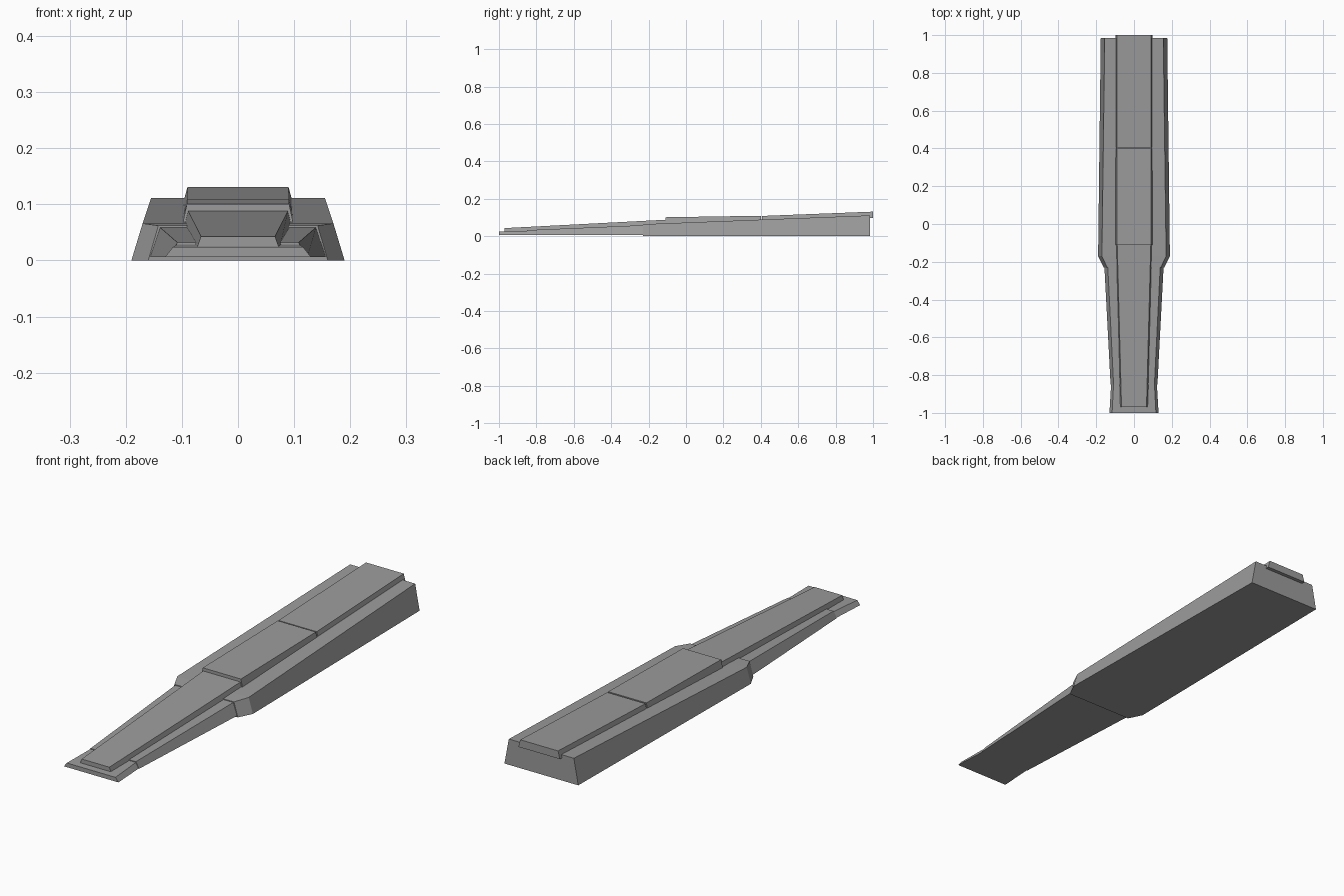
import bpy
import bmesh

if "Cube" in bpy.data.objects:
    bpy.data.objects.remove(bpy.data.objects["Cube"], do_unlink=True)

grey = bpy.data.materials.new("metal_grey")
grey.use_nodes = True
colour = (0.33, 0.33, 0.33, 1)
grey.diffuse_color = colour
grey.node_tree.nodes["Principled BSDF"].inputs["Base Color"].default_value = colour


def loft(name, sections):
    """Join trapezoid sections: y, bottom half width, top half width, bottom z, top z."""
    bm = bmesh.new()
    rings = []
    for y, wide, narrow, low, high in sections:
        corners = ((-wide, low), (wide, low), (narrow, high), (-narrow, high))
        rings.append([bm.verts.new((x, y, z)) for x, z in corners])
    for a, b in zip(rings, rings[1:]):
        for i in range(4):
            j = (i + 1) % 4
            bm.faces.new((a[i], a[j], b[j], b[i]))
    bm.faces.new(rings[0])
    bm.faces.new(rings[-1])
    bmesh.ops.recalc_face_normals(bm, faces=bm.faces)
    mesh = bpy.data.meshes.new(name)
    bm.to_mesh(mesh)
    bm.free()
    mesh.materials.append(grey)
    obj = bpy.data.objects.new(name, mesh)
    bpy.context.collection.objects.link(obj)
    return obj


# Wide rear body with chamfered shoulders
loft("rear_body", [
    (-0.23, 0.16, 0.142, 0, 0.062),
    (-0.17, 0.19, 0.17, 0, 0.066),
    (0.985, 0.176, 0.155, 0, 0.111),
])

# Tapered front blade and its thin flared tip
loft("front_blade", [
    (-0.85, 0.124, 0.108, 0.006, 0.032),
    (-0.22, 0.157, 0.139, 0.006, 0.059),
])
loft("blade_tip", [
    (-1.0, 0.13, 0.116, 0.006, 0.024),
    (-0.845, 0.121, 0.108, 0.006, 0.029),
])

# Raised spine in three plates
loft("front_spine", [
    (-0.97, 0.074, 0.066, 0.02, 0.043),
    (-0.105, 0.098, 0.089, 0.05, 0.088),
])
loft("middle_spine", [
    (-0.11, 0.101, 0.091, 0.055, 0.101),
    (0.4, 0.101, 0.091, 0.07, 0.109),
])
loft("rear_spine", [
    (0.406, 0.101, 0.091, 0.07, 0.108),
    (1.0, 0.099, 0.09, 0.098, 0.131),
])
